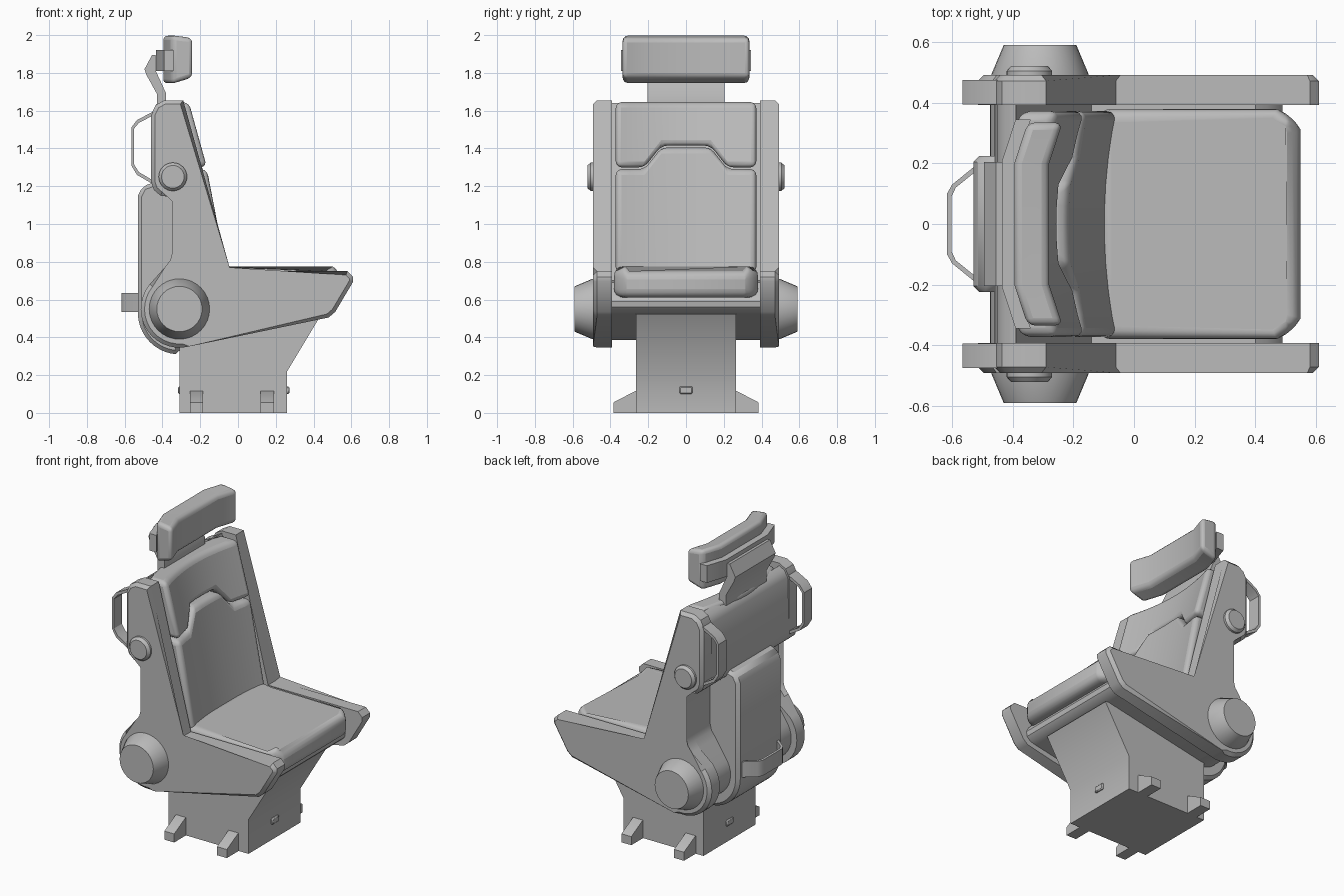
import bpy, bmesh
from math import radians, sin, cos

cube = bpy.data.objects.get("Cube")
if cube:
    bpy.data.objects.remove(cube, do_unlink=True)

GREY = (0.5, 0.5, 0.5, 1)
mat = bpy.data.materials.new("neutral grey")
mat.use_nodes = True
mat.diffuse_color = GREY
mat.node_tree.nodes["Principled BSDF"].inputs["Base Color"].default_value = GREY


def finish(name, bm, bevel=0, segments=1, mirror=False):
    """Turn a bmesh into a shaded object, optionally bevelled and mirrored across y."""
    bmesh.ops.recalc_face_normals(bm, faces=bm.faces)
    mesh = bpy.data.meshes.new(name)
    bm.to_mesh(mesh)
    bm.free()
    mesh.materials.append(mat)
    ob = bpy.data.objects.new(name, mesh)
    bpy.context.collection.objects.link(ob)
    bpy.ops.object.select_all(action='DESELECT')
    ob.select_set(True)
    bpy.context.view_layer.objects.active = ob
    if bevel:
        mod = ob.modifiers.new("bevel", 'BEVEL')
        mod.width, mod.segments, mod.limit_method = bevel, segments, 'ANGLE'
        mod.angle_limit = radians(35)
    if mirror:
        mod = ob.modifiers.new("mirror", 'MIRROR')
        mod.use_axis = (False, True, False)
    bpy.ops.object.shade_smooth_by_angle(angle=radians(32))
    return ob


def prism(name, points, lo, hi, axis='y', chamfer=0, **kw):
    """Extrude an outline along an axis; chamfer cuts only the rim of the far cap."""
    bm = bmesh.new()
    place = {'y': lambda a, b, h: (a, h, b),
             'z': lambda a, b, h: (a, b, h),
             'x': lambda a, b, h: (h, a, b)}[axis]
    base = [bm.verts.new(place(a, b, lo)) for a, b in points]
    cap = [bm.verts.new(place(a, b, hi)) for a, b in points]
    bm.faces.new(base)
    top = bm.faces.new(cap)
    for i in range(len(points)):
        j = (i + 1) % len(points)
        bm.faces.new((base[i], base[j], cap[j], cap[i]))
    if chamfer:
        bmesh.ops.bevel(bm, geom=list(top.edges), offset=chamfer, segments=1, affect='EDGES')
    return finish(name, bm, **kw)


def pad(name, columns, front, thick, lift=0, drop=0, **kw):
    """Upholstered block made of columns (y, bottom, top) whose front follows a function."""
    bm = bmesh.new()
    rings = []
    for y, z0, z1 in columns:
        corners = [(front(y, z0), z0 + lift), (front(y, z1), z1 - drop),
                   (front(y, z1) - thick, z1), (front(y, z0) - thick, z0)]
        rings.append([bm.verts.new((x, y, z)) for x, z in corners])
    for a, b in zip(rings, rings[1:]):
        for i in range(4):
            j = (i + 1) % 4
            bm.faces.new((a[i], a[j], b[j], b[i]))
    bm.faces.new(rings[0])
    bm.faces.new(rings[-1])
    return finish(name, bm, **kw)


def arc(cx, cz, r, start, end, n=14):
    angles = [radians(start + (end - start) * i / n) for i in range(n + 1)]
    return [(cx + r * cos(a), cz + r * sin(a)) for a in angles]


def both_sides(half):
    return [(-y, *rest) for y, *rest in half if y] + half[::-1]


def knob(name, x, z, y0, y1, y2, r1, r2):
    """Round boss: straight from y0 to y1, tapering to y2; mirrored to both sides."""
    bm = bmesh.new()
    rings = [[bm.verts.new((a, y, b)) for a, b in arc(x, z, r, 0, 348.75, 31)]
             for y, r in ((y0, r1), (y1, r1), (y2, r2))]
    for a, b in zip(rings, rings[1:]):
        for i in range(32):
            j = (i + 1) % 32
            bm.faces.new((a[i], a[j], b[j], b[i]))
    bm.faces.new(rings[0])
    bm.faces.new(rings[-1])
    return finish(name, bm, mirror=True)


HUB = (-0.31, 0.55)

# Side panels with backrest cheek and armrest
back_edge = [(-0.29, 1.655), (-0.39, 1.655), (-0.435, 1.63), (-0.46, 1.58), (-0.46, 1.22),
             (-0.445, 1.18), (-0.41, 1.15), (-0.33, 1.14), (-0.33, 0.84), (-0.34, 0.8),
             (-0.37, 0.76)]
panel = back_edge + arc(*HUB, 0.205, 140, 285) + [
    (0.48, 0.505), (0.515, 0.535), (0.61, 0.695), (0.61, 0.72), (0.58, 0.75), (-0.06, 0.75)]
prism("side_panels", panel, 0.392, 0.492, chamfer=0.02, mirror=True)

# Shell between the panels: backrest core and seat pan
core = [(-0.39, 1.64), (-0.425, 1.62), (-0.45, 1.58)] + back_edge[4:] + \
    arc(*HUB, 0.165, 140, 285) + [
    (0.42, 0.525), (0.46, 0.535), (0.485, 0.56), (0.49, 0.59), (0.475, 0.62), (0.44, 0.66),
    (0.4, 0.69), (-0.14, 0.7)]
prism("seat_shell", core, -0.392, 0.392)

# Box on the back
box = [(-0.3, 1.215), (-0.46, 1.215), (-0.505, 1.2), (-0.53, 1.15)] + arc(-0.31, 0.53, 0.22, 180, 270)
prism("back_box", box, -0.225, 0.225, bevel=0.02)

# Pivot hubs and recline knobs
knob("pivot_hubs", *HUB, 0.4, 0.495, 0.59, 0.16, 0.12)
knob("recline_knobs", -0.345, 1.25, 0.4, 0.505, 0.522, 0.075, 0.06)

# Backrest upholstery: upper pad notched around the lower one
WIDE = 0.372


def dish(y, depth):
    return depth * (1 - (y / WIDE) ** 2)


seam = [(WIDE, 1.295), (0.3, 1.295), (0.22, 1.295), (0.13, 1.41), (0.06, 1.41), (0, 1.41)]
pad("upper_back_pad", both_sides([(y, z + 0.005, 1.645) for y, z in seam]),
    lambda y, z: -0.17 - 0.278 * (z - 1.35) - dish(y, 0.06), 0.13, bevel=0.03, segments=3)
pad("lower_back_pad", both_sides([(y, 0.74, z - 0.005) for y, z in seam]),
    lambda y, z: -0.155 - 0.194 * (z - 1.27) - dish(y, 0.04), 0.13, bevel=0.03, segments=3)

# Seat cushion
half = [(-0.12, 0.38), (0.47, 0.38), (0.525, 0.355), (0.55, 0.31)]
cushion = [(x, -y) for x, y in half] + half[::-1]
seat = prism("seat_cushion", cushion, 0.61, 0.775, axis='z', bevel=0.045, segments=4)
for v in seat.data.vertices:
    if v.co.x > 0.5 and v.co.z > 0.7:
        v.co.z -= 0.025

# Headrest with backing bracket and neck
pad("headrest_pad", both_sides([(0.335, 1.74, 2.0), (0.2, 1.74, 2.0), (0, 1.74, 2.0)]),
    lambda y, z: -0.28 + 0.33 * max(0, abs(y) - 0.2), 0.115,
    lift=0.035, drop=0.015, bevel=0.025, segments=3)
pad("headrest_bracket", both_sides([(0.345, 1.81, 1.92), (0.21, 1.81, 1.92)]),
    lambda y, z: -0.385 + 0.33 * max(0, abs(y) - 0.21), 0.05)
neck = [(-0.43, 1.62), (-0.38, 1.62), (-0.38, 1.69), (-0.435, 1.81), (-0.4, 1.89), (-0.455, 1.895),
        (-0.495, 1.82), (-0.485, 1.79), (-0.43, 1.69)]
prism("headrest_neck", neck, -0.205, 0.205)

# Grab handles on the rear of each panel and across the back box
grab = [(-0.44, 1.6), (-0.535, 1.55), (-0.565, 1.51), (-0.565, 1.31), (-0.535, 1.26), (-0.44, 1.205),
        (-0.44, 1.225), (-0.525, 1.275), (-0.55, 1.315), (-0.55, 1.505), (-0.525, 1.535), (-0.44, 1.58)]
prism("grab_handles", grab, 0.395, 0.475, mirror=True)
outer = [(0.195, -0.52), (0.13, -0.6), (0.1, -0.617)]
inner = [(0.09, -0.602), (0.12, -0.588), (0.175, -0.52)]
loop = [(x, y) for y, x in outer] + [(x, -y) for y, x in outer[::-1]] + \
    [(x, -y) for y, x in inner[::-1]] + [(x, y) for y, x in inner]
prism("back_handle", loop, 0.535, 0.635, axis='z')

# Pedestal, floor brackets and latch buttons
stand = [(-0.31, 0), (0.26, 0), (0.26, 0.22), (0.44, 0.52), (0.3, 0.56), (-0.31, 0.5)]
prism("pedestal", stand, -0.265, 0.265)
foot = [(0.25, 0), (0.385, 0), (0.385, 0.055), (0.27, 0.115), (0.25, 0.115)]
for name, x in (("rear_feet", -0.255), ("front_feet", 0.12)):
    prism(name, foot, x, x + 0.07, axis='x', mirror=True)
button = [(-0.035, 0.1), (0.035, 0.1), (0.035, 0.14), (-0.035, 0.14)]
for name, x in (("rear_button", -0.318), ("front_button", 0.25)):
    prism(name, button, x, x + 0.022, axis='x', bevel=0.006)
